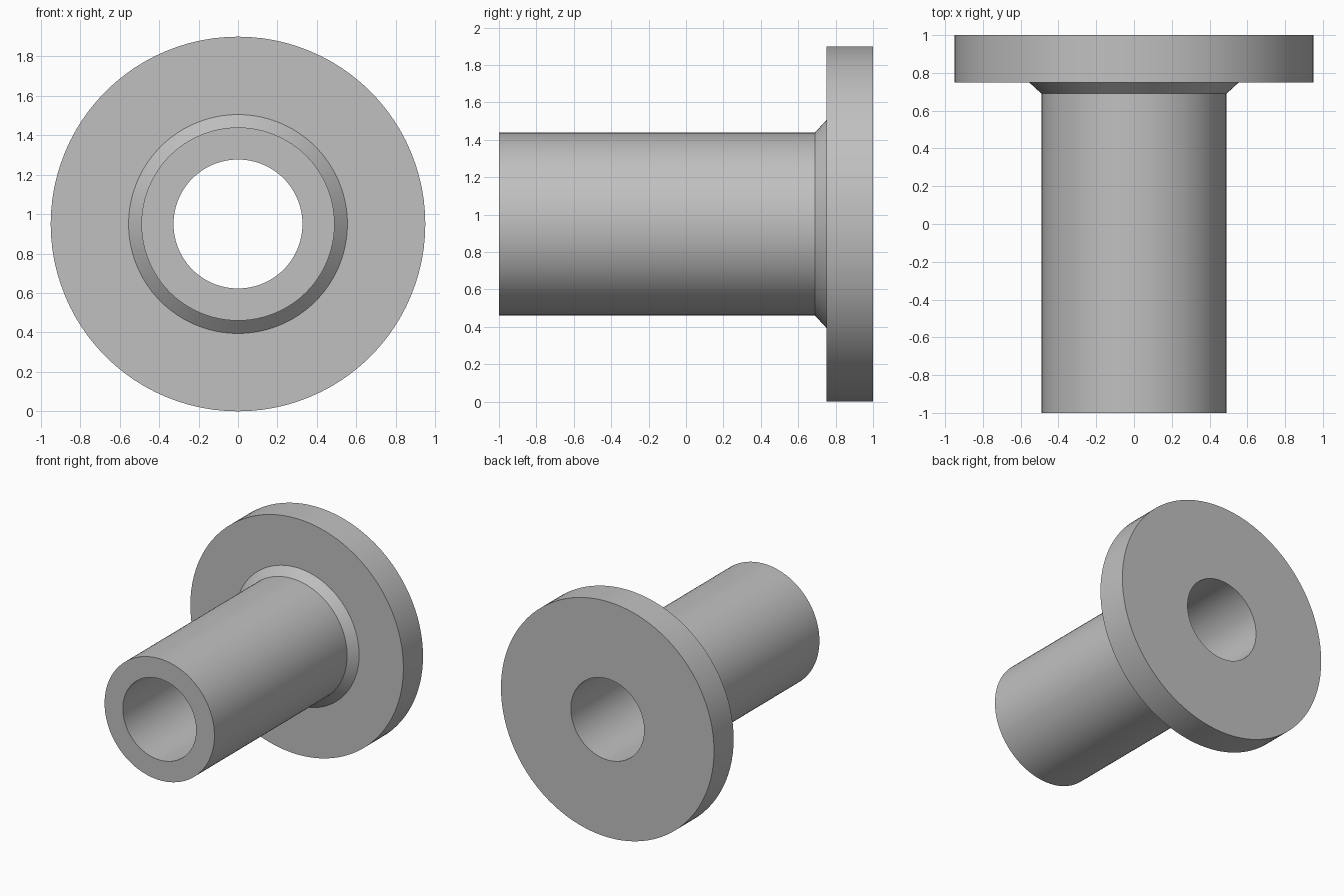
import bpy
import bmesh
import math
from mathutils import Matrix, Vector

cube = bpy.data.objects.get("Cube")
if cube:
    bpy.data.objects.remove(cube, do_unlink=True)

SEGMENTS = 96
FLANGE_R, TUBE_R, BORE_R, FILLET_R = 0.95, 0.49, 0.327, 0.555
FRONT, FILLET_Y, FLANGE_Y, BACK = -1.0, 0.69, 0.75, 1.0

# Single grey metal
metal = bpy.data.materials.new("grey metal")
metal.use_nodes = True
grey = (0.53, 0.53, 0.53, 1.0)
metal.diffuse_color = grey
metal.node_tree.nodes["Principled BSDF"].inputs["Base Color"].default_value = grey


def lathe(name, profile):
    """Revolve a closed (radius, y) profile around the y axis."""
    bm = bmesh.new()
    rings = []
    for i in range(SEGMENTS):
        turn = Matrix.Rotation(math.tau * i / SEGMENTS, 3, "Y")
        rings.append([bm.verts.new(turn @ Vector((0, y, r))) for r, y in profile])
    count = len(profile)
    for i, ring in enumerate(rings):
        after = rings[(i + 1) % SEGMENTS]
        for j in range(count):
            k = (j + 1) % count
            bm.faces.new((ring[j], ring[k], after[k], after[j]))
    bmesh.ops.recalc_face_normals(bm, faces=bm.faces)
    mesh = bpy.data.meshes.new(name)
    bm.to_mesh(mesh)
    bm.free()
    mesh.materials.append(metal)
    obj = bpy.data.objects.new(name, mesh)
    bpy.context.collection.objects.link(obj)
    obj.location.z = FLANGE_R
    bpy.ops.object.select_all(action="DESELECT")
    obj.select_set(True)
    bpy.context.view_layer.objects.active = obj
    bpy.ops.object.shade_smooth_by_angle(angle=math.radians(30))
    return obj


# Hollow tube, chamfered collar and round flange as one turned part
lathe("flanged_bushing", [
    (BORE_R, FRONT),
    (TUBE_R, FRONT),
    (TUBE_R, FILLET_Y),
    (FILLET_R, FLANGE_Y),
    (FLANGE_R, FLANGE_Y),
    (FLANGE_R, BACK),
    (BORE_R, BACK),
])
